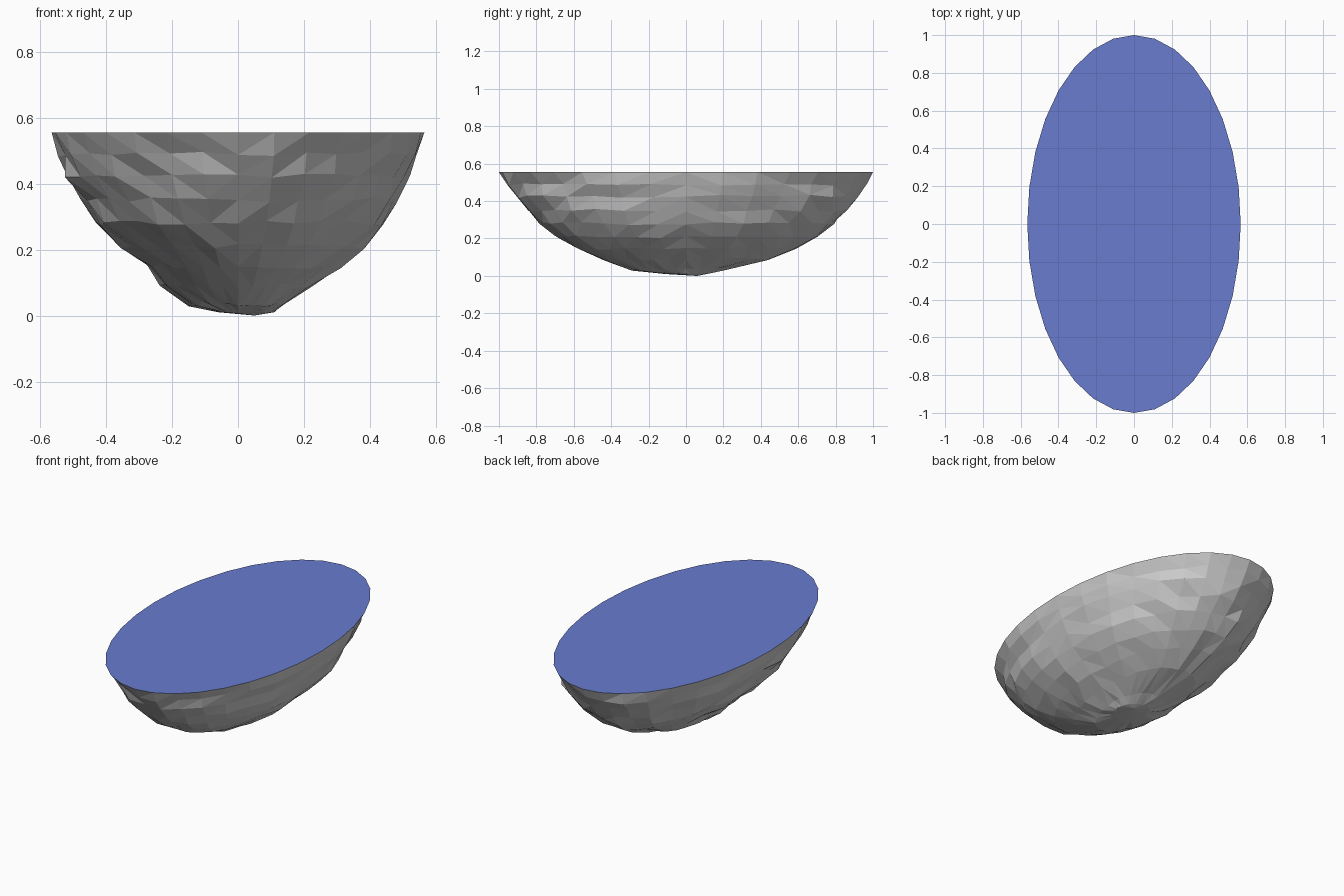
import bpy, bmesh, math, random

if "Cube" in bpy.data.objects:
    bpy.data.objects.remove(bpy.data.objects["Cube"])

random.seed(7)
SEG = 32
TOP = 0.555

# Cross-sections of the rock: z, then reach towards -x, +x, -y, +y
RINGS = [
    (0.555, 0.565, 0.565, 1.00, 1.00),
    (0.490, 0.55, 0.55, 0.955, 0.975),
    (0.425, 0.53, 0.525, 0.915, 0.94),
    (0.350, 0.475, 0.49, 0.86, 0.87),
    (0.280, 0.435, 0.45, 0.80, 0.80),
    (0.210, 0.36, 0.39, 0.70, 0.71),
    (0.150, 0.285, 0.315, 0.59, 0.60),
    (0.090, 0.235, 0.225, 0.45, 0.455),
    (0.035, 0.15, 0.145, 0.29, 0.20),
    (0.010, 0.06, 0.11, 0.11, 0.11),
]


def make_object(name, bm):
    mesh = bpy.data.meshes.new(name)
    bm.to_mesh(mesh)
    bm.free()
    obj = bpy.data.objects.new(name, mesh)
    bpy.context.collection.objects.link(obj)
    return obj


def ring_points(z, left, right, front, back):
    pts = []
    for i in range(SEG):
        c, s = math.cos(math.tau * i / SEG), math.sin(math.tau * i / SEG)
        pts.append((c * (right if c > 0 else left), s * (back if s > 0 else front), z))
    return pts


# Faceted rock bowl with small chips, even rim
bm = bmesh.new()
rows = []
for k, ring in enumerate(RINGS):
    row = []
    for x, y, z in ring_points(*ring):
        if 0 < k < len(RINGS) - 1:
            f = random.uniform(0.968, 1.012)
            x, y, z = x * f, y * f, z + random.uniform(-0.008, 0.008)
        row.append(bm.verts.new((x, y, z)))
    rows.append(row)
for upper, lower in zip(rows, rows[1:]):
    for i in range(SEG):
        j = (i + 1) % SEG
        bm.faces.new((upper[i], lower[i], lower[j], upper[j]))
tip = bm.verts.new((0.05, 0.06, 0.0))
for i in range(SEG):
    bm.faces.new((rows[-1][i], tip, rows[-1][(i + 1) % SEG]))
bmesh.ops.triangulate(bm, faces=bm.faces[:])
bmesh.ops.recalc_face_normals(bm, faces=bm.faces[:])
# open shell: make sure normals point outwards
low = min(bm.faces, key=lambda f: f.calc_center_median().z)
if low.normal.z > 0:
    bmesh.ops.reverse_faces(bm, faces=bm.faces[:])
make_object("rock_base", bm)

# Flat blue top
bm = bmesh.new()
bm.faces.new([bm.verts.new(p) for p in ring_points(TOP, 0.565, 0.565, 1, 1)])
top = make_object("flat_top", bm)
mat = bpy.data.materials.new("blue")
mat.diffuse_color = (0.14, 0.20, 0.62, 1)
mat.use_nodes = True
mat.node_tree.nodes["Principled BSDF"].inputs["Base Color"].default_value = mat.diffuse_color
top.data.materials.append(mat)
